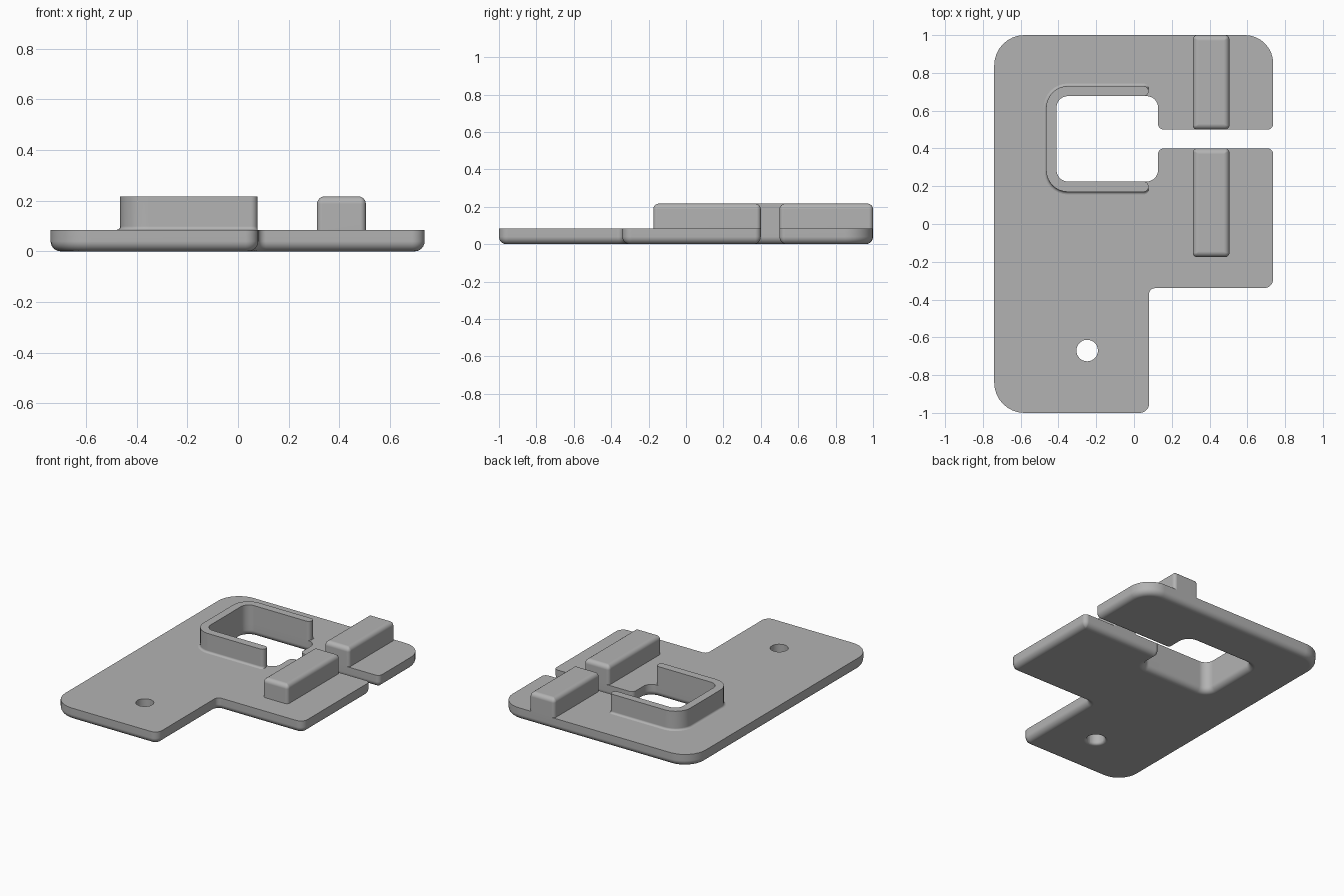
import bpy, bmesh, math
from mathutils import Vector

cube = bpy.data.objects.get("Cube")
if cube:
    bpy.data.objects.remove(cube, do_unlink=True)

grey = bpy.data.materials.new("plain grey")
grey.use_nodes = True
colour = (0.45, 0.45, 0.45, 1)
grey.diffuse_color = colour
grey.node_tree.nodes["Principled BSDF"].inputs["Base Color"].default_value = colour

THICK, TOP = 0.085, 0.217


def outline(corners, inset, fixed=(), steps=8):
    """Rounded right-angled outline, counter-clockwise; fixed edges ignore the inset."""
    n = len(corners)
    pts = [Vector(c[:2]) for c in corners]
    dirs = [(pts[(i + 1) % n] - pts[i]).normalized() for i in range(n)]
    loop = []
    for i, (x, y, r) in enumerate(corners):
        a, b = dirs[i - 1], dirs[i]
        da = 0 if (i - 1) % n in fixed else inset
        db = 0 if i in fixed else inset
        p = pts[i] + da * Vector((-a.y, a.x)) + db * Vector((-b.y, b.x))
        if da and db:
            r += -inset if a.cross(b) > 0 else inset
        r = max(r, 0.003)
        centre = p + r * (b - a)
        for s in range(steps + 1):
            t = s / steps * math.pi / 2
            loop.append(centre + r * (a * math.sin(t) - b * math.cos(t)))
    return loop


def solid(name, corners, layers, fixed=()):
    """Stack of (height, inset) outlines joined into a closed solid."""
    bm = bmesh.new()
    rings = [[bm.verts.new((p.x, p.y, z)) for p in outline(corners, d, fixed)]
             for z, d in layers]
    for low, high in zip(rings, rings[1:]):
        for i in range(len(low)):
            j = (i + 1) % len(low)
            bm.faces.new((low[i], low[j], high[j], high[i]))
    bm.faces.new(rings[0][::-1])
    bm.faces.new(rings[-1])
    mesh = bpy.data.meshes.new(name)
    bm.to_mesh(mesh)
    bm.free()
    mesh.materials.append(grey)
    obj = bpy.data.objects.new(name, mesh)
    bpy.context.collection.objects.link(obj)
    return obj


def activate(obj):
    bpy.ops.object.select_all(action='DESELECT')
    obj.select_set(True)
    bpy.context.view_layer.objects.active = obj


def smooth(obj):
    activate(obj)
    bpy.ops.object.shade_smooth_by_angle(angle=math.radians(35))
    mod = obj.modifiers.new("flat faces stay flat", 'WEIGHTED_NORMAL')
    mod.keep_sharp = True


def rounding(radius, steps=6):
    """Quarter-round profile as (distance from the cap, inset)."""
    return [(radius * (1 - math.cos(t)), radius * (1 - math.sin(t)))
            for t in (k / steps * math.pi / 2 for k in range(steps + 1))]


def rect(x0, x1, y0, y1, r):
    return [(x0, y0, r), (x1, y0, r), (x1, y1, r), (x0, y1, r)]


# Base plate: stepped outline with a window opening to the side through a slot
plate = solid("base_plate", [
    (-0.74, -1, 0.16), (0.08, -1, 0.05), (0.08, -0.34, 0.03), (0.737, -0.34, 0.05),
    (0.737, 0.4, 0.03), (0.127, 0.4, 0.03), (0.127, 0.225, 0.06), (-0.41, 0.225, 0.06),
    (-0.41, 0.677, 0.06), (0.127, 0.677, 0.06), (0.127, 0.5, 0.03), (0.737, 0.5, 0.03),
    (0.737, 1, 0.15), (-0.74, 1, 0.16)],
    rounding(0.04) + [(THICK, 0)])

# Round screw hole, flared at the underside
R = 0.057
cutter = solid("hole_cutter", rect(-0.248 - R, -0.248 + R, -0.67 - R, -0.67 + R, R - 0.0003),
               [(-0.01, -0.02), (0, -0.02)]
               + [(z, -0.02 + 0.02 * math.sqrt(1 - (1 - z / 0.02) ** 2))
                  for z in (0.003, 0.008, 0.014, 0.02)]
               + [(THICK + 0.02, 0)])
cutter.hide_render = True
cut = plate.modifiers.new("screw hole", 'BOOLEAN')
cut.operation, cut.solver, cut.object = 'DIFFERENCE', 'EXACT', cutter
activate(plate)
bpy.ops.object.modifier_apply(modifier=cut.name)
bpy.data.objects.remove(cutter, do_unlink=True)
smooth(plate)

# U-shaped wall around the window, with a small fillet on its outer foot
wall = solid("window_wall", [
    (-0.465, 0.17, 0.115), (0.077, 0.17, 0.026), (0.077, 0.225, 0.026), (-0.41, 0.225, 0.06),
    (-0.41, 0.677, 0.06), (0.077, 0.677, 0.026), (0.077, 0.73, 0.026), (-0.465, 0.73, 0.115)],
    [(THICK - 0.005, -0.014)]
    + [(THICK + d, -inset) for d, inset in rounding(0.014, 4)] + [(TOP, 0)],
    fixed=(1, 2, 3, 4, 5))
smooth(wall)

# Two raised blocks on either side of the slot
for name, y0, y1 in (("front_block", -0.175, 0.4), ("back_block", 0.5, 1.0)):
    block = solid(name, rect(0.312, 0.505, y0, y1, 0.022),
                  [(THICK - 0.005, 0)] + [(TOP - d, i) for d, i in reversed(rounding(0.03))])
    smooth(block)
